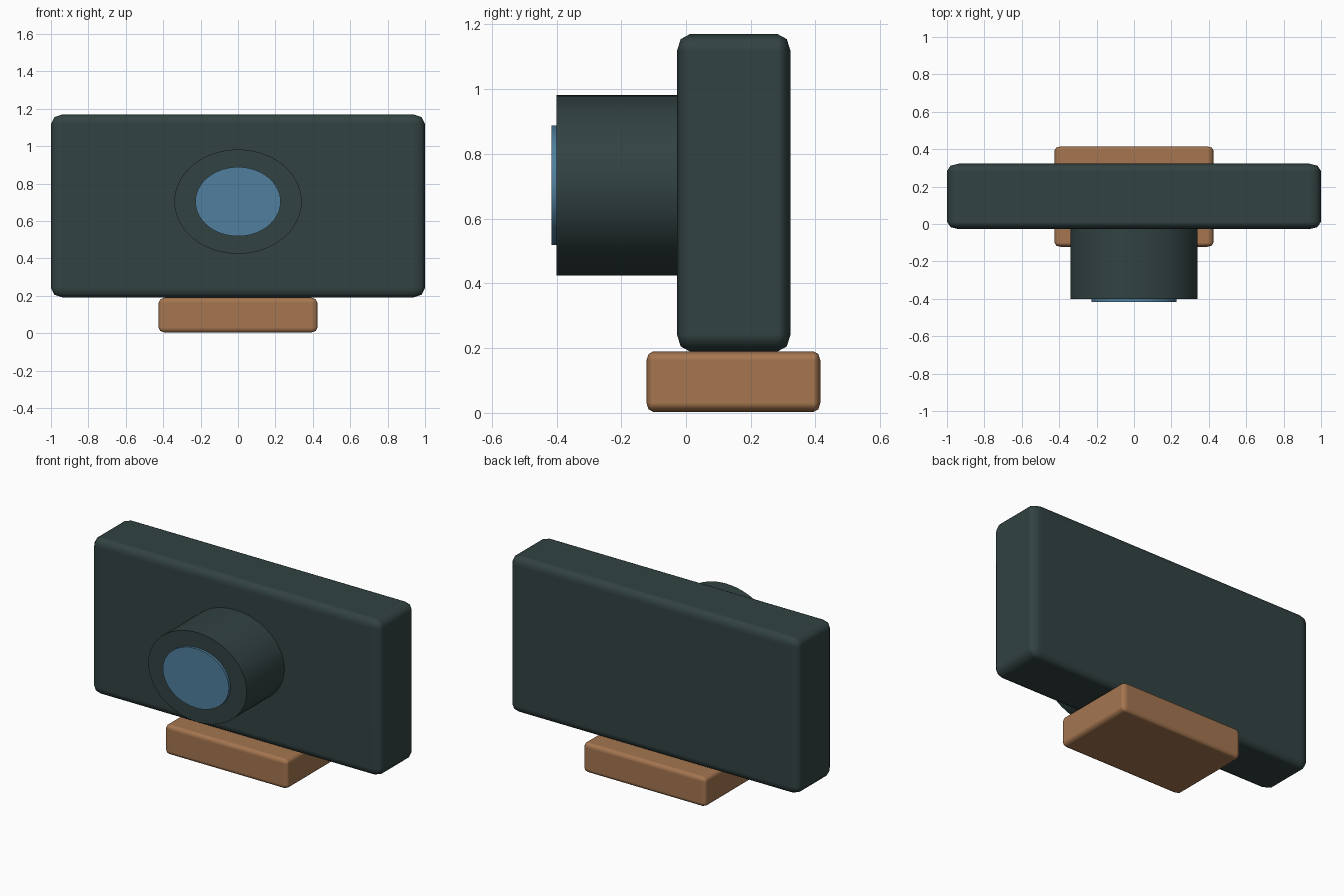
import bpy
import math

if "Cube" in bpy.data.objects:
    bpy.data.objects.remove(bpy.data.objects["Cube"])


def material(name, rgb):
    lin = [((c / 255 + 0.055) / 1.055) ** 2.4 for c in rgb]
    m = bpy.data.materials.new(name)
    m.diffuse_color = (*lin, 1.0)
    m.use_nodes = True
    m.node_tree.nodes["Principled BSDF"].inputs["Base Color"].default_value = m.diffuse_color
    return m


DARK = material("dark_slate", (50, 66, 66))
BLUE = material("lens_blue", (80, 128, 158))
BROWN = material("warm_brown", (165, 118, 80))

# the whole model is stretched, so roundings and circles are stretched too
STRETCH = (1.0, 0.62, 0.82)


def finish(ob, name, mat, angle):
    ob.name = name
    ob.data.materials.append(mat)
    bpy.ops.object.shade_smooth_by_angle(angle=math.radians(angle))
    return ob


def rounded_box(name, x, y, z, bevel, mat):
    """Box from (min, max) ranges with stretched rounded edges."""
    lo_hi = (x, y, z)
    bpy.ops.mesh.primitive_cube_add(size=1)
    ob = bpy.context.object
    ob.location = [(a + b) / 2 for a, b in lo_hi]
    dims = [(b - a) / s for (a, b), s in zip(lo_hi, STRETCH)]
    for v in ob.data.vertices:
        v.co = [c * d for c, d in zip(v.co, dims)]
    ob.scale = STRETCH
    finish(ob, name, mat, 60)
    mod = ob.modifiers.new("rounding", 'BEVEL')
    mod.width = bevel
    mod.segments = 2
    mod.harden_normals = True
    return ob


def oval_tube(name, rx, rz, y0, y1, mat, z=0.703):
    """Solid oval cylinder lying along y."""
    bpy.ops.mesh.primitive_cylinder_add(vertices=64, radius=1, depth=1)
    ob = bpy.context.object
    for v in ob.data.vertices:
        px, py, pz = v.co
        v.co = (px * rx, pz * (y0 - y1), py * rz)
    ob.location = (0, (y0 + y1) / 2, z)
    return finish(ob, name, mat, 40)


# camera body and mounting foot
rounded_box("body", (-1, 1), (-0.028, 0.323), (0.19, 1.17), 0.064, DARK)
rounded_box("mount_foot", (-0.425, 0.425), (-0.122, 0.415), (0.003, 0.19), 0.034, BROWN)

# lens barrel and glass
oval_tube("lens_barrel", 0.34, 0.279, -0.4, 0.0, DARK)
oval_tube("lens_glass", 0.228, 0.185, -0.416, -0.38, BLUE)
